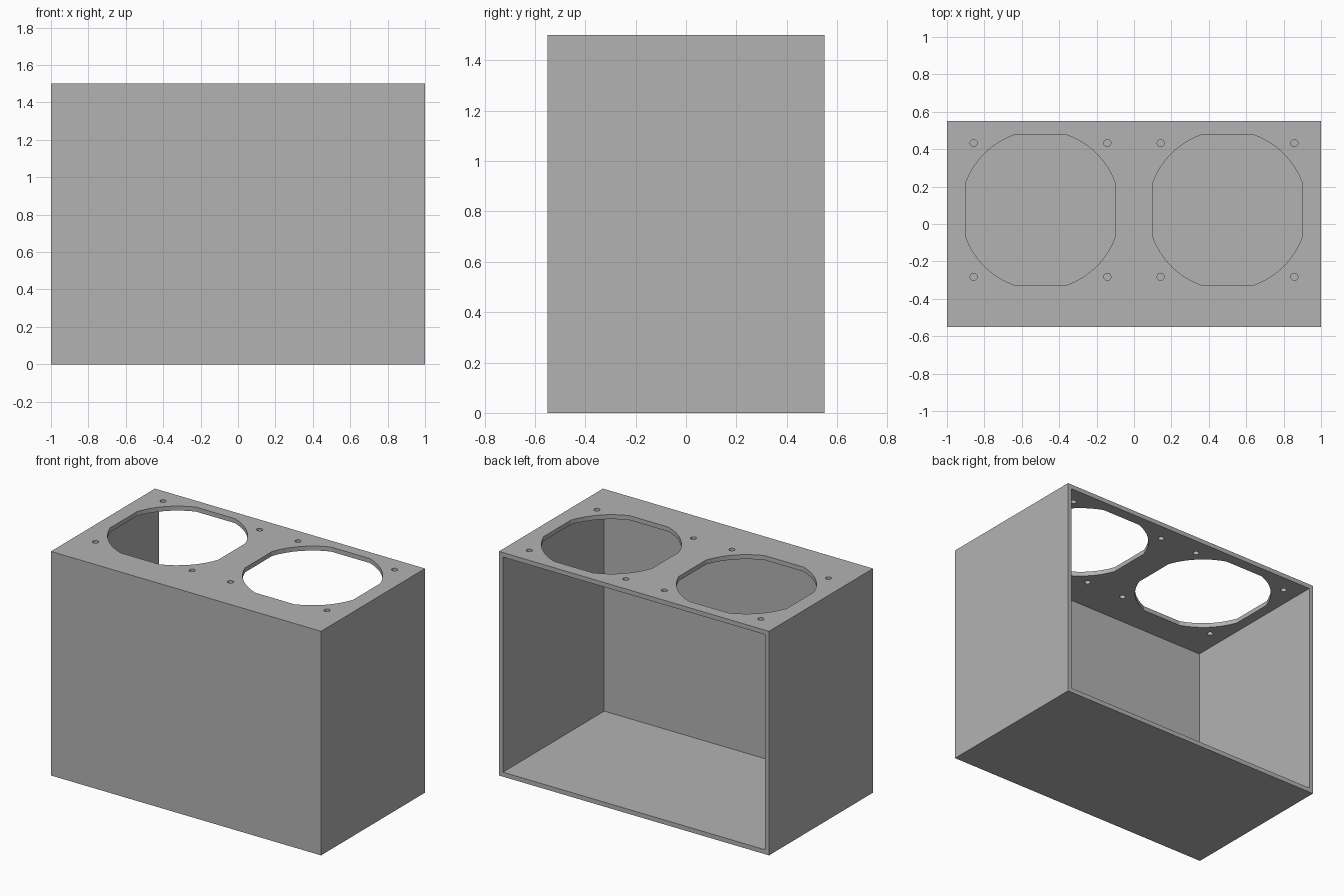
import bpy
import bmesh
from math import pi, cos, sin, asin

if "Cube" in bpy.data.objects:
    bpy.data.objects.remove(bpy.data.objects["Cube"], do_unlink=True)

W, D, H = 2.0, 1.1, 1.5      # outer size
T = 0.03                     # wall thickness
FAN_Y = 0.075                # opening centre, towards the open back
FAN_R, FAN_HALF = 0.425, 0.4
SCREW_R, SCREW_OFF = 0.019, 0.3575

grey = bpy.data.materials.new("plain_grey")
grey.use_nodes = True
colour = (0.45, 0.45, 0.45, 1.0)
grey.diffuse_color = colour
grey.node_tree.nodes["Principled BSDF"].inputs["Base Color"].default_value = colour


def prism(name, points, z0, z1):
    """Upright solid from a counter-clockwise outline."""
    bm = bmesh.new()
    low = [bm.verts.new((x, y, z0)) for x, y in points]
    high = [bm.verts.new((x, y, z1)) for x, y in points]
    bm.faces.new(low[::-1])
    bm.faces.new(high)
    n = len(points)
    for i in range(n):
        j = (i + 1) % n
        bm.faces.new((low[i], low[j], high[j], high[i]))
    mesh = bpy.data.meshes.new(name)
    bm.to_mesh(mesh)
    bm.free()
    mesh.materials.append(grey)
    obj = bpy.data.objects.new(name, mesh)
    bpy.context.collection.objects.link(obj)
    return obj


def rectangle(x0, x1, y0, y1):
    return [(x0, y0), (x1, y0), (x1, y1), (x0, y1)]


def circle(cx, cy, r, n=24):
    return [(cx + r * cos(2 * pi * i / n), cy + r * sin(2 * pi * i / n)) for i in range(n)]


def fan_outline(cx, cy, steps=8):
    """Circle trimmed flat on four sides."""
    flat = asin((FAN_R ** 2 - FAN_HALF ** 2) ** 0.5 / FAN_R)
    points = []
    for quarter in range(4):
        for i in range(steps + 1):
            a = quarter * pi / 2 + flat + (pi / 2 - 2 * flat) * i / steps
            points.append((cx + FAN_R * cos(a), cy + FAN_R * sin(a)))
    return points


# Outer block
box = prism("fan_box", rectangle(-W / 2, W / 2, -D / 2, D / 2), 0, H)

# Cavity, open at the back
cutters = [prism("cavity_cutter",
                 rectangle(-W / 2 + T, W / 2 - T, -D / 2 + T, D / 2 + T), T, H - T)]

# Two fan openings, each with four screw holes
z0, z1 = H - 2 * T, H + T
for cx in (-0.5, 0.5):
    cutters.append(prism("fan_cutter", fan_outline(cx, FAN_Y), z0, z1))
    for sx in (-1, 1):
        for sy in (-1, 1):
            hole = circle(cx + sx * SCREW_OFF, FAN_Y + sy * SCREW_OFF, SCREW_R)
            cutters.append(prism("screw_cutter", hole, z0, z1))

# Cut the box, then drop the cutters
bpy.context.view_layer.objects.active = box
for cutter in cutters:
    cutter.hide_render = True
    mod = box.modifiers.new("cut", "BOOLEAN")
    mod.operation = "DIFFERENCE"
    mod.solver = "EXACT"
    mod.object = cutter
    bpy.ops.object.modifier_apply(modifier=mod.name)
    bpy.data.objects.remove(cutter, do_unlink=True)
